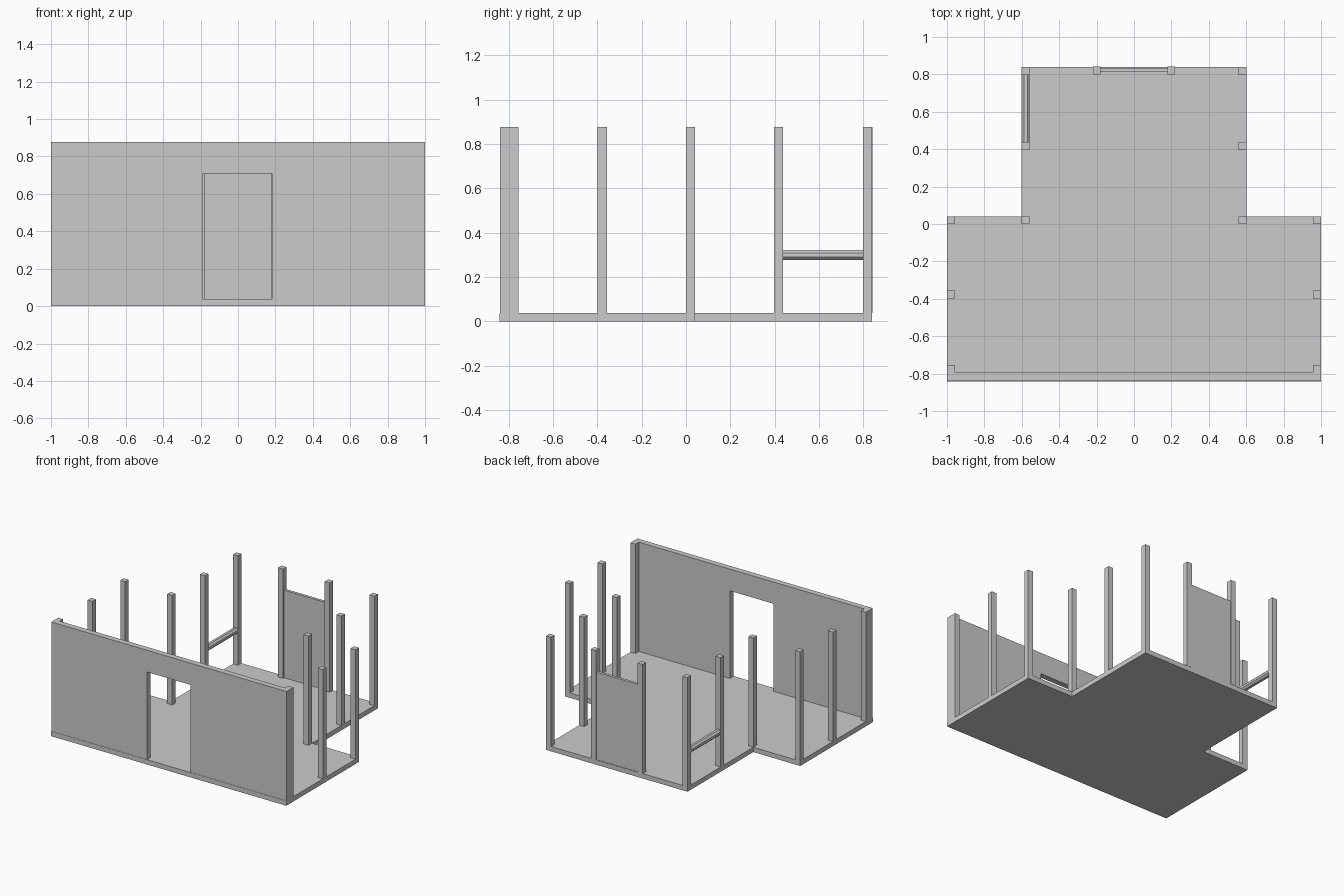
import bpy, bmesh, math

if "Cube" in bpy.data.objects:
    bpy.data.objects.remove(bpy.data.objects["Cube"])

FLOOR_TOP, TOP = 0.037, 0.877
POST = 0.042


def extrude(name, outline, axis, start, length):
    """Extrude a 2D outline along z (outline is x,y) or y (outline is x,z)."""
    bm = bmesh.new()
    if axis == 'z':
        pts = [(a, b, start) for a, b in outline]
        move = (0, 0, length)
    else:
        pts = [(a, start, b) for a, b in outline]
        move = (0, length, 0)
    face = bm.faces.new([bm.verts.new(p) for p in pts])
    res = bmesh.ops.extrude_face_region(bm, geom=[face], use_keep_orig=True)
    verts = [g for g in res['geom'] if isinstance(g, bmesh.types.BMVert)]
    bmesh.ops.translate(bm, verts=verts, vec=move)
    bmesh.ops.recalc_face_normals(bm, faces=bm.faces)
    mesh = bpy.data.meshes.new(name)
    bm.to_mesh(mesh)
    bm.free()
    ob = bpy.data.objects.new(name, mesh)
    bpy.context.collection.objects.link(ob)
    return ob


def box(name, x0, x1, y0, y1, z0, z1):
    return extrude(name, [(x0, y0), (x1, y0), (x1, y1), (x0, y1)], 'z', z0, z1 - z0)


# T-shaped floor slab
extrude("floor", [(-1, -0.841), (1, -0.841), (1, 0.041), (0.601, 0.041),
                  (0.601, 0.839), (-0.601, 0.839), (-0.601, 0.041), (-1, 0.041)],
        'z', 0, FLOOR_TOP)

# Front wall with the doorway notched out of its outline
extrude("front_wall", [(-1, FLOOR_TOP), (-0.186, FLOOR_TOP), (-0.186, 0.71), (0.183, 0.71),
                       (0.183, FLOOR_TOP), (1, FLOOR_TOP), (1, TOP), (-1, TOP)],
        'y', -0.839, 0.044)

# Posts, mirrored left and right
spots = [(0.979, -0.776), (0.979, -0.377), (0.979, 0.02),
         (0.58, 0.02), (0.58, 0.417), (0.58, 0.818), (0.199, 0.820)]
h = POST / 2
for i, (x, y) in enumerate(spots):
    for side, s in (("right", 1), ("left", -1)):
        box(f"post_{side}_{i + 1}", s * x - h, s * x + h, y - h, y + h, FLOOR_TOP, TOP)

# Back door panel between the two middle posts
box("back_door", -0.178, 0.178, 0.813, 0.835, FLOOR_TOP, 0.71)

# Eight-sided rail between the two left posts
r = 0.0225 / math.cos(math.pi / 8)
ring = [(-0.58 + r * math.cos((k + 0.5) * math.pi / 4),
         0.299 + r * math.sin((k + 0.5) * math.pi / 4)) for k in range(8)]
extrude("side_rail", ring, 'y', 0.438, 0.359)
